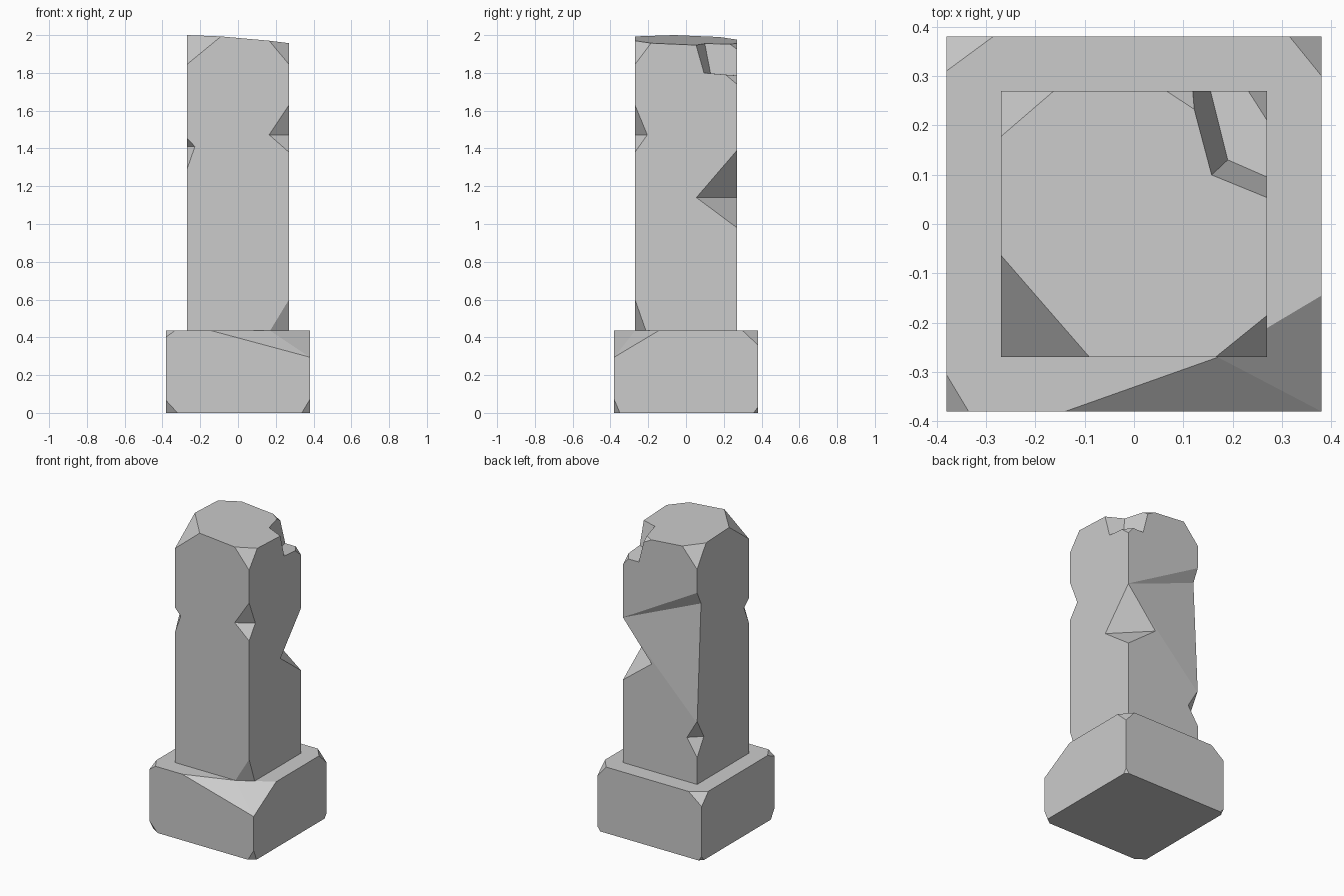
import bpy, bmesh
from mathutils import Vector as V

if "Cube" in bpy.data.objects:
    bpy.data.objects.remove(bpy.data.objects["Cube"])


def make(name, bm):
    bmesh.ops.recalc_face_normals(bm, faces=bm.faces[:])
    me = bpy.data.meshes.new(name)
    bm.to_mesh(me)
    bm.free()
    ob = bpy.data.objects.new(name, me)
    bpy.context.collection.objects.link(ob)
    return ob


def block(half, z0, z1):
    bm = bmesh.new()
    bmesh.ops.create_cube(bm, size=1)
    for v in bm.verts:
        v.co = (v.co.x * 2 * half, v.co.y * 2 * half, z0 if v.co.z < 0 else z1)
    return bm


def slice_off(bm, a, b, c, outside):
    """Cut along the plane a-b-c, dropping the side that holds 'outside'."""
    a, b, c = V(a), V(b), V(c)
    n = (b - a).cross(c - a).normalized()
    if n.dot(V(outside) - a) < 0:
        n = -n
    r = bmesh.ops.bisect_plane(bm, geom=bm.verts[:] + bm.edges[:] + bm.faces[:],
                               dist=1e-6, plane_co=a, plane_no=n, clear_outer=True)
    bmesh.ops.holes_fill(bm, edges=[e for e in bm.edges if e.is_boundary], sides=0)
    bmesh.ops.recalc_face_normals(bm, faces=bm.faces[:])


def hull_cut(target, pts, centre=None, scale=1.5):
    """Subtract a convex hull, grown about a point on its inner faces."""
    bm = bmesh.new()
    m = V(centre) if centre is not None else V((0, 0, 0))
    k = scale if centre is not None else 1
    for p in pts:
        bm.verts.new(m + (V(p) - m) * k)
    bmesh.ops.convex_hull(bm, input=bm.verts[:])
    cutter = make("cutter", bm)
    cutter.hide_render = True
    mod = target.modifiers.new("notch", "BOOLEAN")
    mod.operation, mod.solver, mod.object = "DIFFERENCE", "EXACT", cutter
    bpy.context.view_layer.objects.active = target
    bpy.ops.object.modifier_apply(modifier=mod.name)
    bpy.data.objects.remove(cutter)


# Plinth with chipped corners: (x sign, y sign, z, dx, dy, dz)
H, T = 0.38, 0.435
bm = block(H, 0, T)
for sx, sy, z, dx, dy, dz in [
        (1, 1, T, .065, .08, -.075), (-1, 1, T, .095, .07, -.075),
        (-1, -1, T, .045, .075, -.033), (-1, -1, 0, .06, .04, .065),
        (1, -1, 0, .042, .03, .07), (1, 1, 0, .022, .022, .03),
        (-1, 1, 0, .025, .025, .03)]:
    x, y = sx * H, sy * H
    slice_off(bm, (x - sx * dx, y, z), (x, y - sy * dy, z), (x, y, z + dz), (x, y, z))
# Large front right chip, bent where it meets the pillar
low, bend, corner = (H, -H, .295), (.17, -.27, T), (H, -H, T)
slice_off(bm, (-.14, -H, T), bend, low, corner)
slice_off(bm, (H, -.145, T), bend, low, corner)
make("plinth", bm)


# Pillar with sloping top and broken corners
S = 0.27


def top(x, y):
    return 2 - .089 * (x + S) - .043 * (y + .06)


bm = block(S, T, 2.1)
slice_off(bm, *[(x, y, top(x, y)) for x, y in ((0, 0), (1, 0), (0, 1))], (0, 0, 3))
for sx, sy, px, qy, z in [(1, -1, .165, -.185, 1.845), (-1, -1, -.09, -.063, 1.845),
                          (-1, 1, -.162, .177, 1.85), (1, 1, .065, .135, 1.84)]:
    x, y = sx * S, sy * S
    slice_off(bm, (px, y, top(px, y)), (x, qy, top(x, qy)), (x, y, z), (x, y, 2.1))
slice_off(bm, (.17, -S, T), (S, -.212, T), (S, -S, .6), (S, -S, T))
pillar = make("pillar", bm)

# Notches in the vertical edges: top z, bottom z, point on y face, point on x face
for sx, sy, zt, zb, px, qy, zm in [
        (1, -1, 1.63, 1.38, .165, -.205, 1.472), (-1, -1, 1.455, 1.29, -.228, -.217, 1.41),
        (1, 1, 1.39, .98, .06, .055, 1.14), (-1, 1, .85, .61, -.196, .2, .725)]:
    x, y = sx * S, sy * S
    p, q = V((px, y, zm)), V((x, qy, zm))
    hull_cut(pillar, [p, q, (x, y, zt), (x, y, zb)], (p + q) / 2)

# Back left notch running out into a long shallow spall
p, q = V((-.19, S, 1.60)), V((-S, .23, 1.612))
hull_cut(pillar, [p, q, (S, S, 1.39), (-S, S, .85), (-S, S, 1.695)], q + (p - q) * .1, 1.2)

# Broken step at the top back right corner
floor = [V((.19, .13, 1.797)), V((.12, .41, 1.775)), V((.43, .025, 1.805)), V((.5, .5, 1.767))]
hull_cut(pillar, floor + [v + V((-.064, -.06, .31)) for v in floor])
tri = [V((.232, S, 1.785)), V((S, .21, 1.79)), V((S, S, 1.74))]
hull_cut(pillar, tri + [(S + .01, S + .01, 1.8)], sum(tri, V((0, 0, 0))) / 3)
